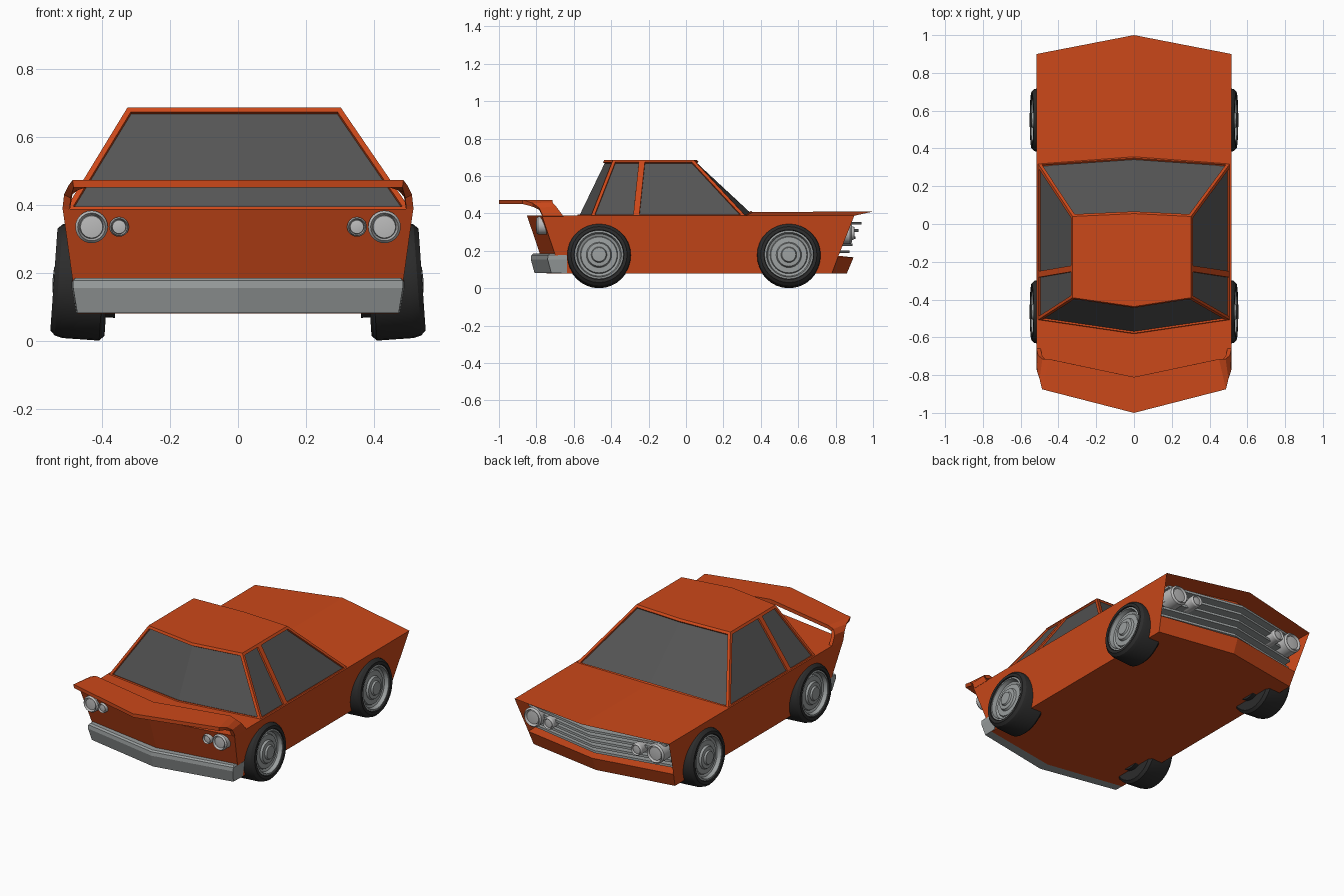
import bpy, bmesh, math
from mathutils import Matrix, Vector

if "Cube" in bpy.data.objects:
    bpy.data.objects.remove(bpy.data.objects["Cube"])


def material(name, rgb):
    m = bpy.data.materials.new(name)
    m.diffuse_color = (*rgb, 1)
    m.use_nodes = True
    m.node_tree.nodes["Principled BSDF"].inputs["Base Color"].default_value = m.diffuse_color
    return m


PAINT = material("orange_paint", (0.6, 0.065, 0.01))
GLASS = material("dark_glass", (0.09, 0.09, 0.09))
RUBBER = material("rubber", (0.025, 0.025, 0.025))
CHROME = material("grey_metal", (0.32, 0.34, 0.34))
LENS = material("lens", (0.5, 0.5, 0.5))


def finish(bm, name, mats, smooth=False):
    me = bpy.data.meshes.new(name)
    bm.to_mesh(me)
    bm.free()
    ob = bpy.data.objects.new(name, me)
    bpy.context.collection.objects.link(ob)
    for m in mats:
        me.materials.append(m)
    if smooth:
        bpy.ops.object.select_all(action='DESELECT')
        ob.select_set(True)
        bpy.context.view_layer.objects.active = ob
        bpy.ops.object.shade_smooth_by_angle(angle=math.radians(25))
    return ob


def lathe(name, profile, matrix, mat, segs=32):
    """Spin (radius, offset) points round local x."""
    bm = bmesh.new()
    vs = [bm.verts.new((x, 0, r)) for r, x in profile]
    es = [bm.edges.new(p) for p in zip(vs, vs[1:])]
    bmesh.ops.spin(bm, geom=vs + es, cent=(0, 0, 0), axis=(1, 0, 0),
                   angle=2 * math.pi, steps=segs, use_merge=True)
    bmesh.ops.remove_doubles(bm, verts=bm.verts, dist=1e-5)
    bmesh.ops.recalc_face_normals(bm, faces=bm.faces)
    bmesh.ops.transform(bm, matrix=matrix, verts=bm.verts)
    return finish(bm, name, [mat], True)


def rings(bm, loops):
    """Skin between closed point loops; returns vertex rows and face rows."""
    rows = [[bm.verts.new(p) for p in l] for l in loops]
    n = len(rows[0])
    faces = [[bm.faces.new((a[i], a[(i + 1) % n], b[(i + 1) % n], b[i]))
              for i in range(n)] for a, b in zip(rows, rows[1:])]
    return rows, faces


# Lower body: three outline levels, crowned hood, flat tail deck
def outline(z, hw, rc, rr, fc, ff, nose):
    half = [(hw, fc, z), (hw, 0.32, z), (hw, -0.51, z), (hw, rc, z)]
    left = [(-x, y, h) for x, y, h in reversed(half)]
    return [(0, ff, nose)] + half + [(0, rr, z)] + left


bm = bmesh.new()
rows, faces = rings(bm, [
    outline(0.08, 0.473, -0.665, -0.745, 0.78, 0.86, 0.08),
    outline(0.165, 0.485, -0.695, -0.775, 0.812, 0.896, 0.165),
    outline(0.388, 0.516, -0.77, -0.85, 0.90, 1.0, 0.41)])
bm.faces.new(rows[0])
t = rows[2]
cowl = bm.verts.new((0, 0.36, 0.408))
tail = bm.verts.new((0, -0.585, 0.388))
for f in [(t[0], t[1], t[2], cowl), (t[0], cowl, t[8], t[9]),
          (cowl, t[2], t[3], tail, t[7], t[8]),
          (t[3], t[4], t[5], tail), (t[7], tail, t[5], t[6])]:
    bm.faces.new(f)
bmesh.ops.recalc_face_normals(bm, faces=bm.faces)
mouth = [faces[1][0], faces[1][9]]
bmesh.ops.inset_region(bm, faces=mouth, thickness=0.012, use_even_offset=True)
bmesh.ops.translate(bm, vec=(0, -0.11, 0), verts=list({v for f in mouth for v in f.verts}))
finish(bm, "body", [PAINT])

# Cabin with recessed glass
bm = bmesh.new()
zb, zt, xl, xr = 0.38, 0.687, -0.325, 0.302
rows, faces = rings(bm, [
    [(0, 0.36, 0.402), (0.512, 0.325, zb), (0.512, -0.267, zb), (0.512, -0.51, zb),
     (0, -0.585, zb), (-0.512, -0.51, zb), (-0.512, -0.267, zb), (-0.512, 0.325, zb)],
    [(0, 0.055, zt), (xr, 0.04, zt), (xr, -0.235, zt), (xr, -0.39, zt),
     (0, -0.437, zt), (xl, -0.39, zt), (xl, -0.235, zt), (xl, 0.04, zt)]])
bm.faces.new(rows[1])
bm.faces.new(rows[0])
bmesh.ops.recalc_face_normals(bm, faces=bm.faces)
f = faces[0]
for pane in ([f[0], f[7]], [f[3], f[4]], [f[1]], [f[2]], [f[5]], [f[6]]):
    bmesh.ops.inset_region(bm, faces=pane, thickness=0.016, depth=0, use_even_offset=True)
    ring = bmesh.ops.inset_region(bm, faces=pane, thickness=0.001, depth=-0.01)
    for p in pane:
        p.material_index = 1
    for p in ring["faces"]:
        p.material_index = 0
finish(bm, "cabin", [PAINT, GLASS])

# Tail wing: front/rear edge pairs from left foot to centre, mirrored
half = [((-0.517, -0.655, 0.385), (-0.517, -0.765, 0.385)),
        ((-0.508, -0.695, 0.438), (-0.512, -0.785, 0.43)),
        ((-0.485, -0.715, 0.46), (-0.50, -0.82, 0.455)),
        ((-0.45, -0.715, 0.473), (-0.487, -0.875, 0.473))]
mirror = [tuple((-x, y, z) for x, y, z in pair) for pair in reversed(half)]
bm = bmesh.new()
pairs = [[bm.verts.new(p) for p in pair]
         for pair in half + [((0, -0.81, 0.473), (0, -1.0, 0.473))] + mirror]
for (a, b), (c, d) in zip(pairs, pairs[1:]):
    bm.faces.new((a, b, d, c))
wing = finish(bm, "rear_wing", [PAINT])
sol = wing.modifiers.new("thickness", 'SOLIDIFY')
sol.thickness, sol.offset = 0.022, -1

# Wraparound rear bumper
bm = bmesh.new()


def bumper_loop(z, s, y0):
    return [(-0.488 * s, -0.635, z), (-0.485 * s, -0.735 + y0, z), (0, -0.825 + y0, z),
            (0.485 * s, -0.735 + y0, z), (0.488 * s, -0.635, z)]


rows, _ = rings(bm, [bumper_loop(0.082, 0.975, 0.015), bumper_loop(0.155, 1.0, -0.005),
                     bumper_loop(0.177, 1.0, -0.002), bumper_loop(0.185, 0.985, 0.008)])
bm.faces.new(rows[0])
bm.faces.new(rows[-1])
bmesh.ops.recalc_face_normals(bm, faces=bm.faces)
finish(bm, "rear_bumper", [CHROME])

# Chevron grille bars stepping back as they go down
for i in range(5):
    z = 0.195 + i * 0.038
    yc = 0.86 + (z - 0.08) * 0.424 - 0.035
    bm = bmesh.new()
    rows, _ = rings(bm, [[(x, y, z - 0.007), (x, y - 0.06, z - 0.007),
                          (x, y - 0.06, z + 0.007), (x, y, z + 0.007)]
                         for x, y in ((-0.46, yc - 0.09), (0, yc), (0.46, yc - 0.09))])
    bm.faces.new(rows[0])
    bm.faces.new(rows[-1])
    bmesh.ops.recalc_face_normals(bm, faces=bm.faces)
    finish(bm, f"grille_bar_{i + 1}", [CHROME])


# Round lamps, front and rear
def lamp(name, x, y, z, r, sign):
    turn = Matrix.Rotation(sign * math.pi / 2, 4, 'Z')
    lathe(name, [(0, -0.09), (r, -0.09), (r, 0), (0.85 * r, 0.01), (0.72 * r, -0.008),
                 (0.68 * r, 0.0), (0, 0.004)], Matrix.Translation((x, y, z)) @ turn, LENS, 24)


for side, s in (("left", -1), ("right", 1)):
    lamp(f"tail_lamp_outer_{side}", s * 0.431, -0.79, 0.335, 0.048, -1)
    lamp(f"tail_lamp_inner_{side}", s * 0.35, -0.793, 0.335, 0.029, -1)
    lamp(f"headlamp_outer_{side}", s * 0.41, 0.878, 0.295, 0.058, 1)
    lamp(f"headlamp_inner_{side}", s * 0.295, 0.892, 0.295, 0.036, 1)

    # Cambered wheels: tyre, stepped rim and inner hub
    for end, y in (("rear", -0.465), ("front", 0.55)):
        m = (Matrix.Translation((s * 0.47, y, 0.175))
             @ Matrix.Rotation(0 if s > 0 else math.pi, 4, 'Z')
             @ Matrix.Rotation(math.radians(-4), 4, 'Y'))
        lathe(f"{end}_tyre_{side}",
              [(0, -0.088), (0.155, -0.088), (0.17, -0.073), (0.17, 0.035), (0.164, 0.058),
               (0.15, 0.072), (0.133, 0.072), (0.128, 0.04)], m, RUBBER)
        lathe(f"{end}_rim_{side}",
              [(0.132, 0.05), (0.13, 0.066), (0.12, 0.068), (0.113, 0.045), (0.1, 0.04),
               (0.096, 0.048), (0.068, 0.05), (0.062, 0.062), (0.042, 0.064),
               (0.037, 0.074), (0, 0.076)], m, CHROME)
        lathe(f"{end}_hub_{side}", [(0.1, -0.07), (0.1, -0.115), (0, -0.115)], m, RUBBER)
